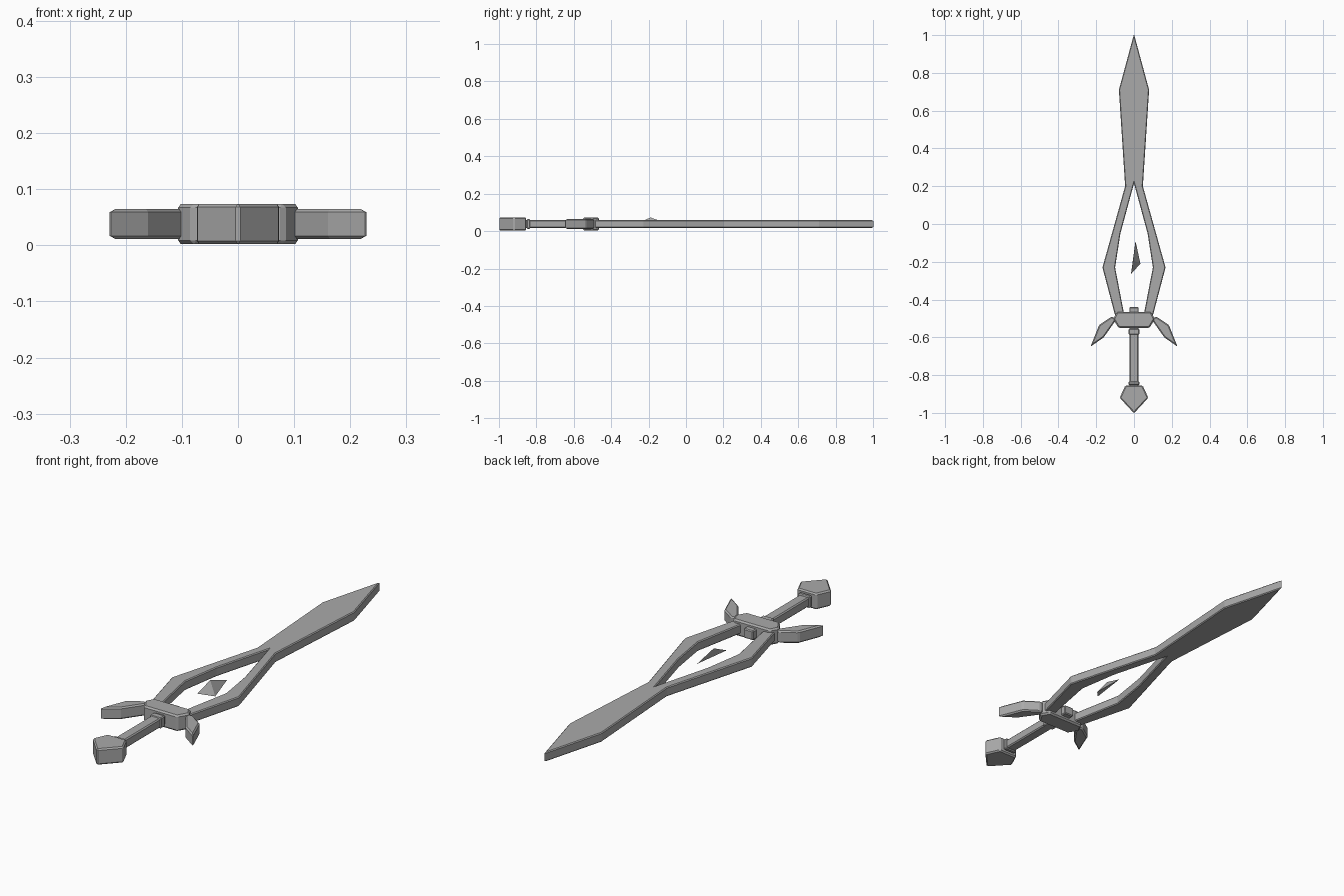
import bpy
import bmesh

cube = bpy.data.objects.get("Cube")
if cube:
    bpy.data.objects.remove(cube, do_unlink=True)

GREY = (0.4, 0.4, 0.4, 1)
steel = bpy.data.materials.new("plain grey")
steel.use_nodes = True
steel.diffuse_color = GREY
steel.node_tree.nodes["Principled BSDF"].inputs["Base Color"].default_value = GREY

MID = 0.038  # height of the sword's middle plane


def finish(name, bm, bevel):
    bmesh.ops.recalc_face_normals(bm, faces=bm.faces)
    mesh = bpy.data.meshes.new(name)
    bm.to_mesh(mesh)
    bm.free()
    mesh.materials.append(steel)
    obj = bpy.data.objects.new(name, mesh)
    bpy.context.collection.objects.link(obj)
    if bevel:
        mod = obj.modifiers.new("chamfer", "BEVEL")
        mod.width, mod.segments = bevel, 1
        mod.limit_method = "ANGLE"
    return obj


def slab(name, outline, half, bevel):
    """Extrude a flat outline evenly about the middle plane."""
    bm = bmesh.new()
    face = bm.faces.new([bm.verts.new((x, y, MID - half)) for x, y in outline])
    top = bmesh.ops.extrude_face_region(bm, geom=[face])["geom"]
    verts = [v for v in top if isinstance(v, bmesh.types.BMVert)]
    bmesh.ops.translate(bm, verts=verts, vec=(0, 0, 2 * half))
    return finish(name, bm, bevel)


def mirrored(half_outline):
    """Complete a right-hand outline with its reflection."""
    return half_outline + [(-x, y) for x, y in reversed(half_outline) if x]


def block(name, x, y0, y1, half, bevel):
    return slab(name, mirrored([(x, y1), (x, y0)]), half, bevel)


# Blade, split into two prongs toward the guard
right = [(0.08, 0.71), (0.047, 0.2), (0.167, -0.23), (0.096, -0.5),
         (0.048, -0.5), (0.1, -0.23), (0.072, -0.05)]
left = [(-x, y) for x, y in reversed(right)]
slab("blade", [(0, 1.006)] + right + [(0, 0.215)] + left, 0.021, 0.004)

# Guard with two swept wings
slab("guard", mirrored([(0.09, -0.465), (0.11, -0.503), (0.082, -0.55)]), 0.036, 0.007)
wing = [(0.09, -0.5), (0.12, -0.491), (0.185, -0.535), (0.231, -0.65),
        (0.16, -0.6), (0.1, -0.515)]
for name, s in (("left_wing", 1), ("right_wing", -1)):
    slab(name, [(s * x, y) for x, y in wing], 0.027, 0.006)

# Grip, collars and the stub in front of the guard
block("grip", 0.024, -0.88, -0.52, 0.021, 0.005)
block("guard_collar", 0.028, -0.587, -0.555, 0.024, 0.004)
block("pommel_collar", 0.029, -0.852, -0.833, 0.026, 0.004)
block("guard_stub", 0.024, -0.5, -0.44, 0.021, 0.004)

# Five-sided pommel
slab("pommel", mirrored([(0.046, -0.855), (0.076, -0.92), (0, -1.002)]), 0.036, 0.006)

# Loose shard between the prongs
bm = bmesh.new()
a, b, c, d = [bm.verts.new(p) for p in (
    (0.008, -0.09, MID), (-0.016, -0.265, MID),
    (-0.005, -0.19, 0.073), (0.034, -0.21, 0.018))]
for tri in ((a, b, c), (a, c, d), (b, d, c), (a, d, b)):
    bm.faces.new(tri)
finish("shard", bm, 0)
